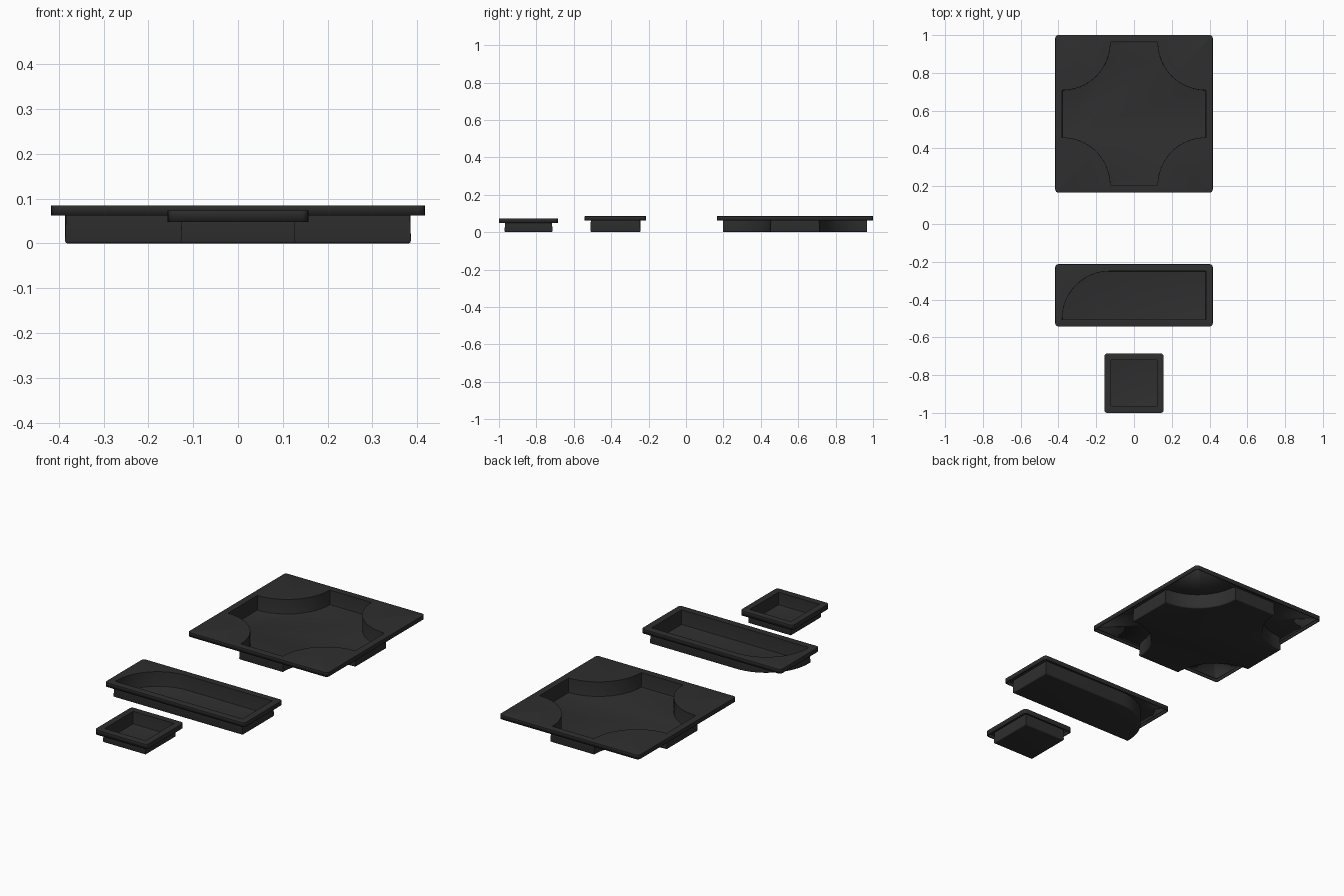
import bpy, bmesh, math

if "Cube" in bpy.data.objects:
    bpy.data.objects.remove(bpy.data.objects["Cube"])

THICK = 0.006      # sheet thickness
ARC = 0.255        # radius of the large curved walls

plastic = bpy.data.materials.new("charcoal_plastic")
plastic.diffuse_color = (0.028, 0.028, 0.028, 1)
plastic.use_nodes = True
plastic.node_tree.nodes["Principled BSDF"].inputs["Base Color"].default_value = plastic.diffuse_color


def arc(cx, cy, r, a0, a1, n=20):
    """Points along an arc, angles in degrees."""
    angles = [math.radians(a0 + (a1 - a0) * i / n) for i in range(n + 1)]
    return [(cx + r * math.cos(a), cy + r * math.sin(a)) for a in angles]


def rounded_rect(x, y0, y1, r=0.016):
    """Counter-clockwise rounded rectangle spanning -x..x and y0..y1."""
    return (arc(x - r, y0 + r, r, -90, 0, 4) + arc(x - r, y1 - r, r, 0, 90, 4)
            + arc(-x + r, y1 - r, r, 90, 180, 4) + arc(-x + r, y0 + r, r, 180, 270, 4))


def tray(name, well, rim, top, lip_bottom):
    """Sheet tray: floor, walls, flat flange and turned-down lip."""
    bm = bmesh.new()

    def ring(points, z):
        verts = [bm.verts.new((x, y, z)) for x, y in points]
        edges = [bm.edges.new((verts[i - 1], verts[i])) for i in range(len(verts))]
        return verts, edges

    def bridge(a, b):
        for i in range(len(a)):
            bm.faces.new((a[i - 1], a[i], b[i], b[i - 1]))

    low, low_edges = ring(well, THICK)
    high, high_edges = ring(well, top)
    edge, rim_edges = ring(rim, top)
    lip, _ = ring(rim, lip_bottom)
    floor = bm.faces.new(low)
    bridge(low, high)
    bridge(edge, lip)
    bmesh.ops.triangle_fill(bm, edges=high_edges + rim_edges, use_beauty=True)
    bmesh.ops.recalc_face_normals(bm, faces=bm.faces)
    floor.normal_update()
    if floor.normal.z < 0:
        bmesh.ops.reverse_faces(bm, faces=bm.faces)
    # soften the floor corner and the outer rim
    bmesh.ops.bevel(bm, geom=low_edges + rim_edges, offset=0.007, segments=3,
                    profile=0.5, affect='EDGES', clamp_overlap=True)
    mesh = bpy.data.meshes.new(name)
    bm.to_mesh(mesh)
    bm.free()
    mesh.materials.append(plastic)
    obj = bpy.data.objects.new(name, mesh)
    bpy.context.collection.objects.link(obj)
    shell = obj.modifiers.new("thickness", 'SOLIDIFY')
    shell.thickness = THICK
    shell.offset = -1
    shell.use_even_offset = True
    bpy.ops.object.select_all(action='DESELECT')
    bpy.context.view_layer.objects.active = obj
    obj.select_set(True)
    bpy.ops.object.shade_smooth_by_angle(angle=math.radians(35))
    return obj


# Large square tray: cross-shaped well with four scooped corners
w, cy = 0.38, 0.583
cross = []
for sx, sy, a in ((1, -1, 180), (1, 1, 270), (-1, 1, 360), (-1, -1, 450)):
    cross += arc(sx * w, cy + sy * w, ARC, a, a - 90)
tray("large_square_tray", cross, rounded_rect(0.417, 0.166, 1.0), 0.085, 0.062)

# Long tray: rectangular well with one rounded corner
long_well = [(-w, -0.505), (w, -0.505), (w, -0.25)]
long_well += arc(-w + 0.25, -0.50, 0.25, 90, 180)
tray("long_tray", long_well, rounded_rect(0.417, -0.542, -0.213), 0.085, 0.062)

# Small square tray
s = 0.122
small_well = [(-s, -0.964), (s, -0.964), (s, -0.72), (-s, -0.72)]
tray("small_square_tray", small_well, rounded_rect(0.157, -1.0, -0.685), 0.074, 0.048)
